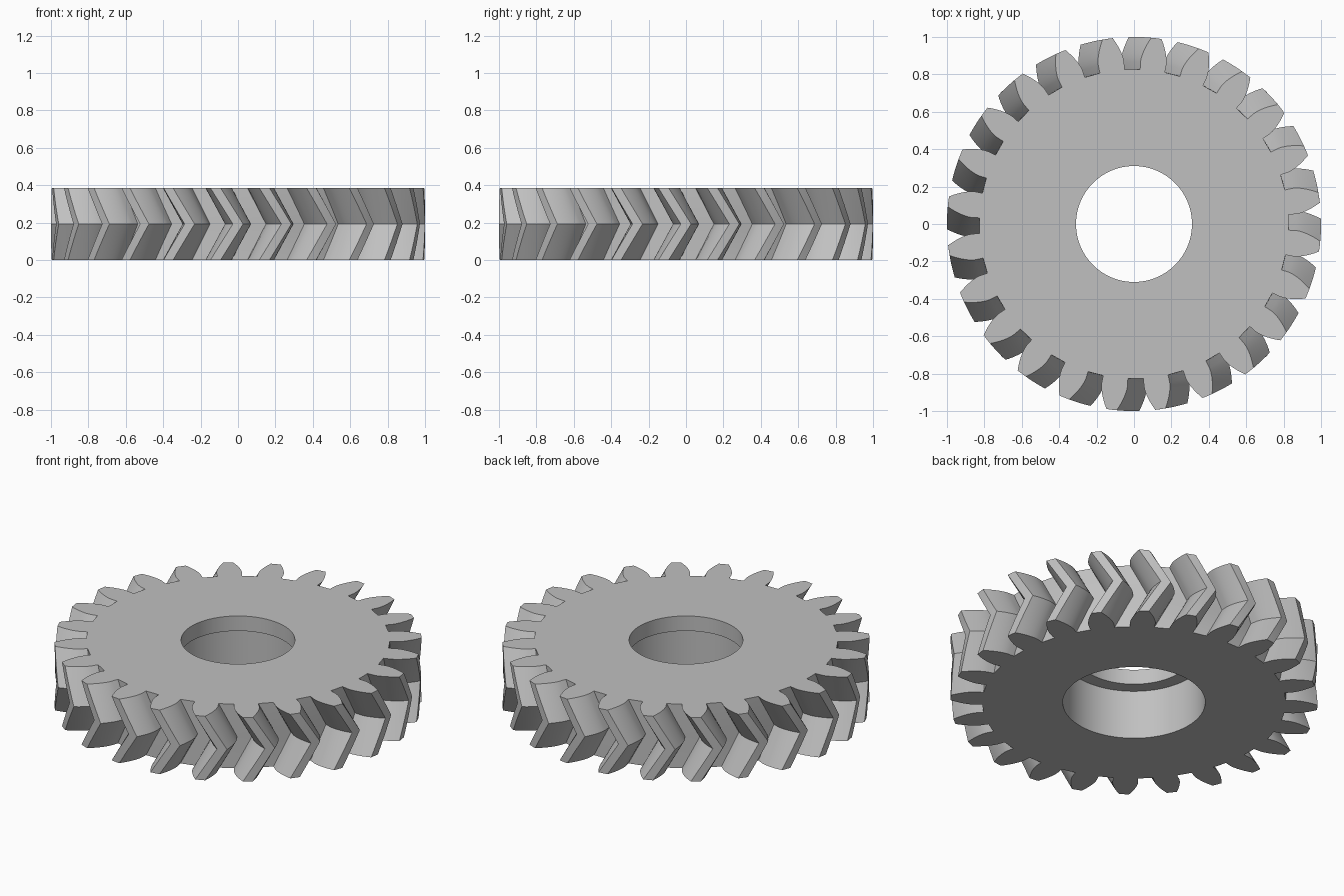
import bpy, bmesh, math

cube = bpy.data.objects.get("Cube")
if cube:
    bpy.data.objects.remove(cube, do_unlink=True)

# Gear proportions
TEETH = 24
HEIGHT = 0.385
R_TIP = 1.0
R_PITCH = TEETH / (TEETH + 2)
R_ROOT = (TEETH - 2.5) / (TEETH + 2)
PRESSURE = math.radians(20)
R_BASE = R_PITCH * math.cos(PRESSURE)
TWIST = math.tan(math.radians(30)) * HEIGHT / 2 / R_PITCH
R_BORE, R_RECESS, Z_LEDGE = 0.31, 0.388, 0.295
BORE_SIDES = 96
FLANK_STEPS = 6
HALF_LAYERS = 6


def half_width(r):
    """Half angle of an involute tooth at radius r."""
    a = math.acos(min(1, R_BASE / r))
    inv = math.tan(a) - a
    inv_pitch = math.tan(PRESSURE) - PRESSURE
    return math.pi / 2 / TEETH + inv_pitch - inv


def tooth_profile():
    """Polar points (radius, angle) of one tooth, root to root."""
    radii = [R_ROOT] + [R_BASE + (R_TIP - R_BASE) * i / FLANK_STEPS
                        for i in range(FLANK_STEPS + 1)]
    rising = [(r, -half_width(r)) for r in radii]
    falling = [(r, -a) for r, a in reversed(rising)]
    return rising + [(R_TIP, 0)] + falling


def add_ring(bm, polar, z):
    return [bm.verts.new((r * math.cos(a), r * math.sin(a), z)) for r, a in polar]


def skin(bm, lower, upper):
    n = len(lower)
    for i in range(n):
        j = (i + 1) % n
        bm.faces.new((lower[i], lower[j], upper[j], upper[i]))


def cap(bm, outer, inner):
    """Fill the flat face between the toothed outline and the hole."""
    edges = []
    for ring in (outer, inner):
        edges += [bm.edges.get((v, ring[i - 1])) for i, v in enumerate(ring)]
    bmesh.ops.triangle_fill(bm, use_beauty=True, edges=edges)


bm = bmesh.new()

# Double helical toothed rim
profile = tooth_profile()
outline = [(r, a + math.tau * k / TEETH) for k in range(TEETH) for r, a in profile]
rim = []
for layer in range(2 * HALF_LAYERS + 1):
    t = layer / HALF_LAYERS - 1
    turned = [(r, a - TWIST * abs(t)) for r, a in outline]
    rim.append(add_ring(bm, turned, HEIGHT * (t + 1) / 2))
for lower, upper in zip(rim, rim[1:]):
    skin(bm, lower, upper)

# Stepped bore, wider underneath
bore = []
for radius, z in ((R_RECESS, 0), (R_RECESS, Z_LEDGE), (R_BORE, Z_LEDGE), (R_BORE, HEIGHT)):
    circle = [(radius, math.tau * i / BORE_SIDES) for i in range(BORE_SIDES)]
    bore.append(add_ring(bm, circle, z))
for lower, upper in zip(bore, bore[1:]):
    skin(bm, lower, upper)

# Flat end faces
cap(bm, rim[0], bore[0])
cap(bm, rim[-1], bore[-1])
bmesh.ops.recalc_face_normals(bm, faces=bm.faces)

mesh = bpy.data.meshes.new("herringbone_gear")
bm.to_mesh(mesh)
bm.free()
gear = bpy.data.objects.new("herringbone_gear", mesh)
bpy.context.collection.objects.link(gear)

# Plain grey material
grey = bpy.data.materials.new("light_grey")
grey.use_nodes = True
colour = (0.53, 0.53, 0.53, 1)
grey.diffuse_color = colour
grey.node_tree.nodes["Principled BSDF"].inputs["Base Color"].default_value = colour
mesh.materials.append(grey)

# Smooth flanks with crisp edges
bpy.ops.object.select_all(action="DESELECT")
gear.select_set(True)
bpy.context.view_layer.objects.active = gear
bpy.ops.object.shade_smooth_by_angle(angle=math.radians(25))
